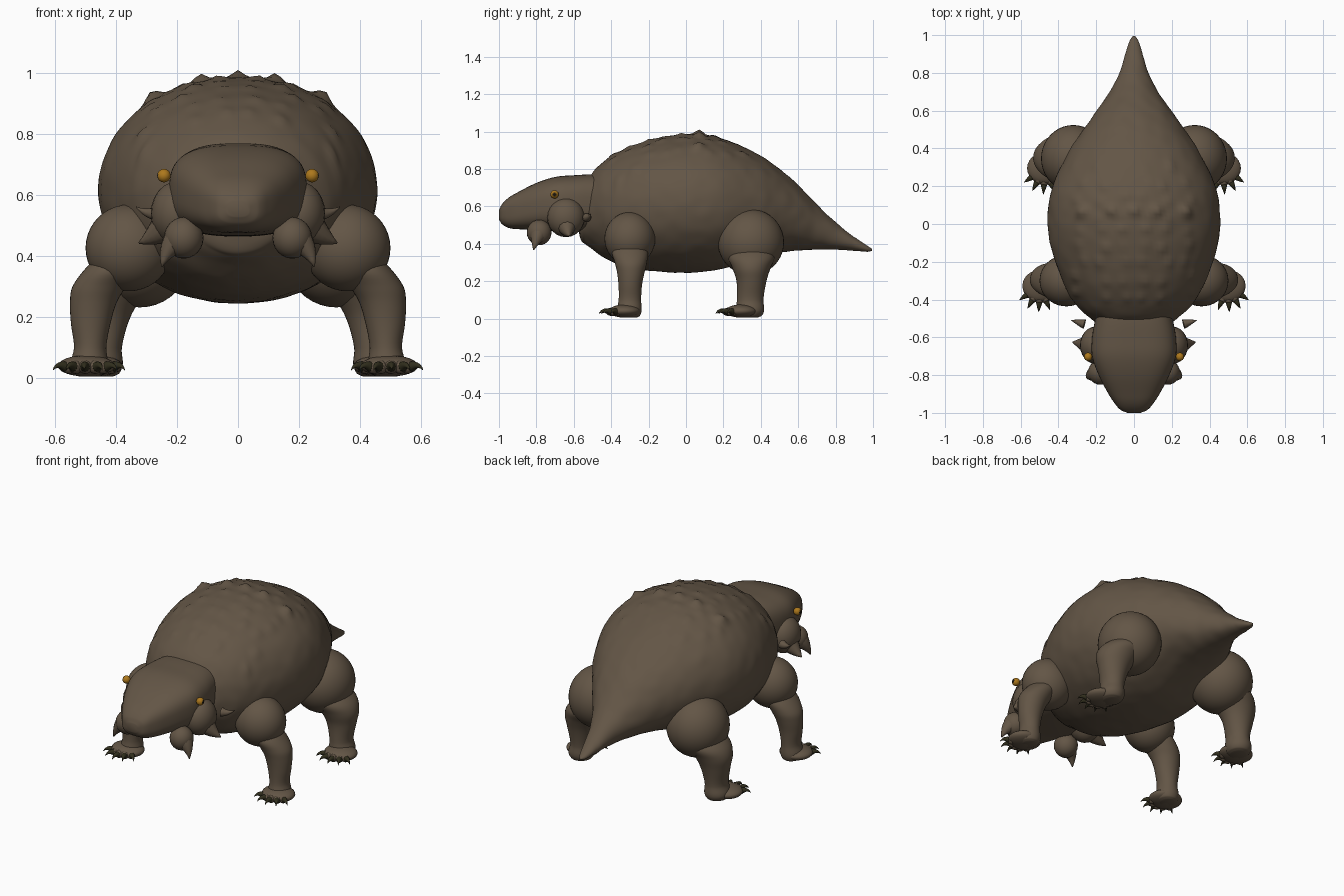
import bpy, bmesh, math, random
from mathutils import Vector, Matrix, noise

random.seed(4)
cube = bpy.data.objects.get("Cube")
if cube:
    bpy.data.objects.remove(cube)


def material(name, rgb):
    m = bpy.data.materials.new(name)
    m.use_nodes = True
    m.diffuse_color = (*rgb, 1)
    bsdf = m.node_tree.nodes["Principled BSDF"]
    bsdf.inputs["Base Color"].default_value = (*rgb, 1)
    bsdf.inputs["Roughness"].default_value = 0.8
    return m


HIDE = material("brown hide", (0.125, 0.092, 0.061))
CLAW = material("dark claw", (0.03, 0.027, 0.012))
AMBER = material("amber eye", (0.42, 0.19, 0.012))
PUPIL = material("black pupil", (0.01, 0.008, 0.005))


def finish(name, bm, mats, mirror=False):
    bmesh.ops.recalc_face_normals(bm, faces=bm.faces)
    for f in bm.faces:
        f.smooth = True
    mesh = bpy.data.meshes.new(name)
    bm.to_mesh(mesh)
    bm.free()
    for m in mats:
        mesh.materials.append(m)
    ob = bpy.data.objects.new(name, mesh)
    bpy.context.collection.objects.link(ob)
    if mirror:
        ob.modifiers.new("mirror", "MIRROR").use_mirror_merge = False
    return ob


def skin(bm, rings):
    """Bridge rings of points and close both ends."""
    loops = [[bm.verts.new(p) for p in ring] for ring in rings]
    n = len(loops[0])
    for a, b in zip(loops, loops[1:]):
        for i in range(n):
            j = (i + 1) % n
            bm.faces.new((a[i], a[j], b[j], b[i]))
    bm.faces.new(loops[0])
    bm.faces.new(loops[-1])


def refine(rows, steps):
    """Smooth curve through every column of the station rows."""
    out = []
    last = len(rows) - 1

    def slope(k, c):
        a, b = rows[max(k - 1, 0)], rows[min(k + 1, last)]
        return (b[c] - a[c]) / (b[0] - a[0])

    for k in range(last):
        p, q = rows[k], rows[k + 1]
        d = q[0] - p[0]
        for s in range(steps):
            t = s / steps
            h = t * t * (3 - 2 * t)
            out.append([p[0] + d * t] + [
                p[c] * (1 - h) + q[c] * h
                + d * slope(k, c) * t * (1 - t) ** 2
                - d * slope(k + 1, c) * t * t * (1 - t)
                for c in range(1, len(p))])
    return out + [list(rows[-1])]


def oval(n, power=2):
    e = 2 / power
    for i in range(n):
        a = math.tau * i / n
        c, s = math.cos(a), math.sin(a)
        yield math.copysign(abs(c) ** e, c), math.copysign(abs(s) ** e, s)


def trunk(bm, rows, steps, sides, power=2):
    """Stations: y, half width, bottom, top."""
    skin(bm, [[(w * c, y, (lo + hi) / 2 + (hi - lo) / 2 * s)
               for c, s in oval(sides, power)]
              for y, w, lo, hi in refine(rows, steps)])


def blob(bm, centre, radii, seg=24):
    m = Matrix.Translation(centre) @ Matrix.Diagonal((*radii, 1))
    bmesh.ops.create_uvsphere(bm, u_segments=seg, v_segments=seg // 2,
                              radius=1, matrix=m)


def horn(bm, a, mid, b, r, n=12):
    """Curved spike from a to b, bending towards mid."""
    a, mid, b = Vector(a), Vector(mid), Vector(b)
    rings = []
    for k in range(7):
        t = k / 6
        p = a * (1 - t) ** 2 + mid * 2 * t * (1 - t) + b * t * t
        q = ((mid - a) * (1 - t) + (b - mid) * t).to_track_quat("Z", "Y")
        size = r * (1 - 0.96 * t)
        rings.append([p + q @ Vector((c * size, s * size, 0)) for c, s in oval(n)])
    skin(bm, rings)


# Domed body running into the pointed tail
bm = bmesh.new()
trunk(bm, [
    (-.58, .02, .52, .56), (-.565, .11, .43, .62), (-.54, .17, .40, .70),
    (-.5, .23, .37, .78), (-.43, .305, .32, .848), (-.3, .38, .272, .92),
    (-.1, .445, .247, .975), (.05, .456, .247, .985), (.2, .432, .268, .96),
    (.4, .335, .33, .87), (.5, .268, .353, .8), (.6, .198, .364, .715),
    (.7, .128, .368, .61), (.8, .077, .368, .515), (.9, .046, .363, .437),
    (.97, .023, .357, .389), (.995, .006, .362, .372)], 8, 128, 2.06)
bmesh.ops.recalc_face_normals(bm, faces=bm.faces)
bm.normal_update()

# Knobs: a main row across the back and scattered smaller ones
knobs = [(x, .07, .027, .026) for x in (0, .12, -.12, .27, -.27)]
for row in range(9):
    for x in (.06, .17, .29):
        y = -.38 + row * .085 + random.uniform(-.02, .02)
        x += random.uniform(-.03, .03)
        size = random.uniform(.005, .014)
        knobs += [(x, y, size, .022), (-x, y, size, .022)]
for v in bm.verts:
    p = v.co.copy()
    lift = .003 * noise.noise(p * 14)
    if p.z > .6:
        for x, y, h, r in knobs:
            d = (p.x - x) ** 2 + (p.y - y) ** 2
            if d < r * r * 6:
                lift += h * math.exp(-d / (r * r))
    if p.y < .9:
        v.co = p + v.normal * lift
finish("body", bm, [HIDE])

# Blunt head
bm = bmesh.new()
trunk(bm, [
    (-1, .035, .53, .58), (-.985, .07, .506, .61), (-.95, .102, .485, .645),
    (-.9, .135, .478, .675), (-.8, .187, .474, .725), (-.7, .222, .468, .757),
    (-.6, .222, .465, .766), (-.5, .205, .465, .77), (-.42, .19, .465, .76)],
    6, 64, 2.9)
finish("head", bm, [HIDE])

# Cheek and jaw lumps tapering into spikes
bm = bmesh.new()
blob(bm, (.2, -.642, .54), (.086, .1, .105))
blob(bm, (.178, -.785, .46), (.065, .066, .068))
horn(bm, (.22, -.64, .51), (.28, -.635, .46), (.325, -.625, .443), .065)
horn(bm, (.185, -.785, .46), (.235, -.8, .43), (.25, -.815, .366), .06)
horn(bm, (.262, -.53, .54), (.30, -.52, .535), (.335, -.508, .562), .026)
finish("cheek_spikes", bm, [HIDE], True)

# Eyes with dark outward-facing pupils
bm = bmesh.new()
eye = Vector((.243, -.703, .664))
blob(bm, eye, (.022, .022, .022))
for f in bm.faces:
    if (f.calc_center_median() - eye).normalized().x > .9:
        f.material_index = 1
finish("eyes", bm, [AMBER, PUPIL], True)


def leg(name, shoulder, radii, rows, foot):
    """Round shoulder over a shank; stations: z, centre x, y, radius x, y."""
    bm = bmesh.new()
    blob(bm, shoulder, radii, 40)
    skin(bm, [[(cx + rx * c, cy + ry * s, z) for c, s in oval(36)]
              for z, cx, cy, rx, ry in refine(rows, 5)])
    claws = bmesh.new()
    fx, fy = foot
    blob(bm, (fx, fy, .04), (.094, .085, .035))
    at = Vector((fx, fy, .036))
    for k in range(-2, 3):
        a = k * .47 + .06
        d = Vector((math.sin(a) * .95, -math.cos(a), 0))
        blob(bm, at + d * .074, (.022, .024, .022), 16)
        horn(claws, at + d * .082, at + d * .118 + Vector((0, 0, .016)),
             at + d * .138 - Vector((0, 0, .01)), .018)
    finish(name + "_legs", bm, [HIDE], True)
    finish(name + "_claws", claws, [CLAW], True)


leg("front", (.358, -.3, .427), (.142, .136, .142), [
    (.006, .488, -.3, .035, .04), (.015, .488, -.302, .053, .056),
    (.045, .488, -.303, .062, .066), (.1, .485, -.3, .053, .06),
    (.18, .483, -.298, .065, .063), (.25, .474, -.295, .077, .074),
    (.3, .455, -.295, .088, .086), (.36, .415, -.3, .085, .095),
    (.44, .37, -.3, .05, .05)], (.497, -.328))
leg("back", (.322, .347, .408), (.17, .177, .176), [
    (.006, .448, .34, .04, .045), (.015, .448, .343, .058, .062),
    (.045, .448, .343, .07, .075), (.1, .443, .343, .062, .071),
    (.2, .438, .35, .085, .08), (.27, .422, .35, .112, .102),
    (.33, .385, .35, .125, .125), (.4, .34, .35, .09, .1)], (.472, .295))
